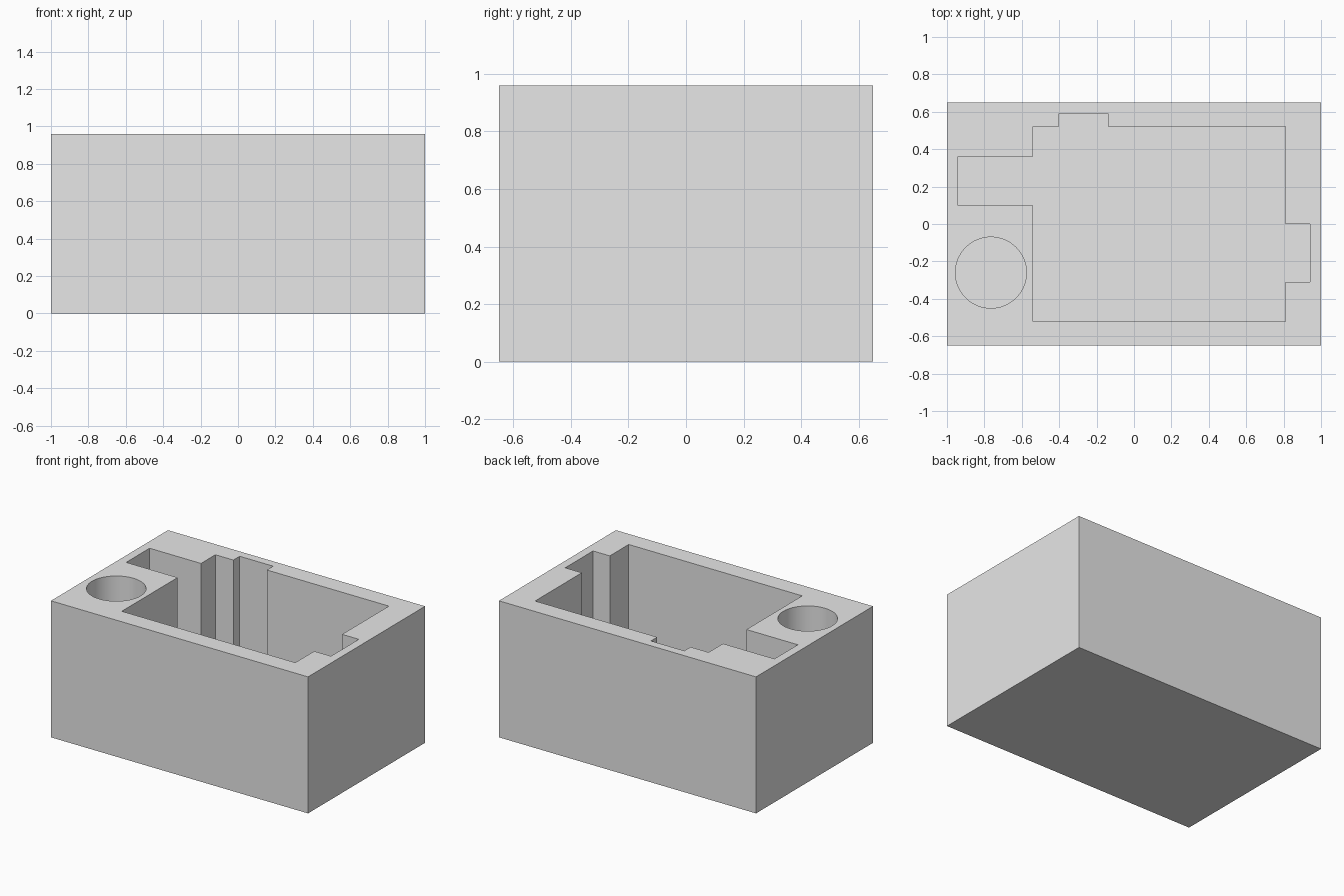
import bpy
import bmesh
import math

old = bpy.data.objects.get("Cube")
if old:
    bpy.data.objects.remove(old, do_unlink=True)

HEIGHT = 0.96
FLOOR = 0.06

grey = bpy.data.materials.new("plain_grey")
grey.use_nodes = True
grey.diffuse_color = (0.8, 0.8, 0.8, 1)
grey.node_tree.nodes["Principled BSDF"].inputs["Base Color"].default_value = (0.8, 0.8, 0.8, 1)


def prism(name, outline, bottom, top):
    """Extrude a flat outline upward into a solid."""
    bm = bmesh.new()
    face = bm.faces.new([bm.verts.new((x, y, bottom)) for x, y in outline])
    walls = bmesh.ops.extrude_face_region(bm, geom=[face])
    verts = [v for v in walls["geom"] if isinstance(v, bmesh.types.BMVert)]
    bmesh.ops.translate(bm, vec=(0, 0, top - bottom), verts=verts)
    bmesh.ops.recalc_face_normals(bm, faces=bm.faces)
    mesh = bpy.data.meshes.new(name)
    bm.to_mesh(mesh)
    bm.free()
    mesh.materials.append(grey)
    obj = bpy.data.objects.new(name, mesh)
    bpy.context.collection.objects.link(obj)
    return obj


# Solid block
box = prism("box_body", [(-1, -0.65), (1, -0.65), (1, 0.65), (-1, 0.65)], 0, HEIGHT)

# Main pocket with its side channel and notches
pocket_outline = [
    (-0.54, -0.52), (0.81, -0.52), (0.81, -0.31), (0.94, -0.31),
    (0.94, 0), (0.81, 0), (0.81, 0.52), (-0.14, 0.52),
    (-0.14, 0.59), (-0.4, 0.59), (-0.4, 0.52), (-0.54, 0.52),
    (-0.54, 0.36), (-0.94, 0.36), (-0.94, 0.1), (-0.54, 0.1),
]
pocket = prism("pocket_cutter", pocket_outline, FLOOR, HEIGHT + 0.1)

# Round well
SIDES = 64
circle = [(-0.765 + 0.19 * math.cos(math.tau * i / SIDES),
           -0.26 + 0.19 * math.sin(math.tau * i / SIDES)) for i in range(SIDES)]
well = prism("round_well_cutter", circle, FLOOR, HEIGHT + 0.1)

# Cut both recesses, then remove the cutters
bpy.context.view_layer.objects.active = box
box.select_set(True)
for cutter in (pocket, well):
    cutter.hide_render = True
    cut = box.modifiers.new(cutter.name, "BOOLEAN")
    cut.operation = "DIFFERENCE"
    cut.solver = "EXACT"
    cut.object = cutter
    bpy.ops.object.modifier_apply(modifier=cut.name)
    bpy.data.objects.remove(cutter, do_unlink=True)

bpy.ops.object.shade_smooth_by_angle(angle=math.radians(30))
